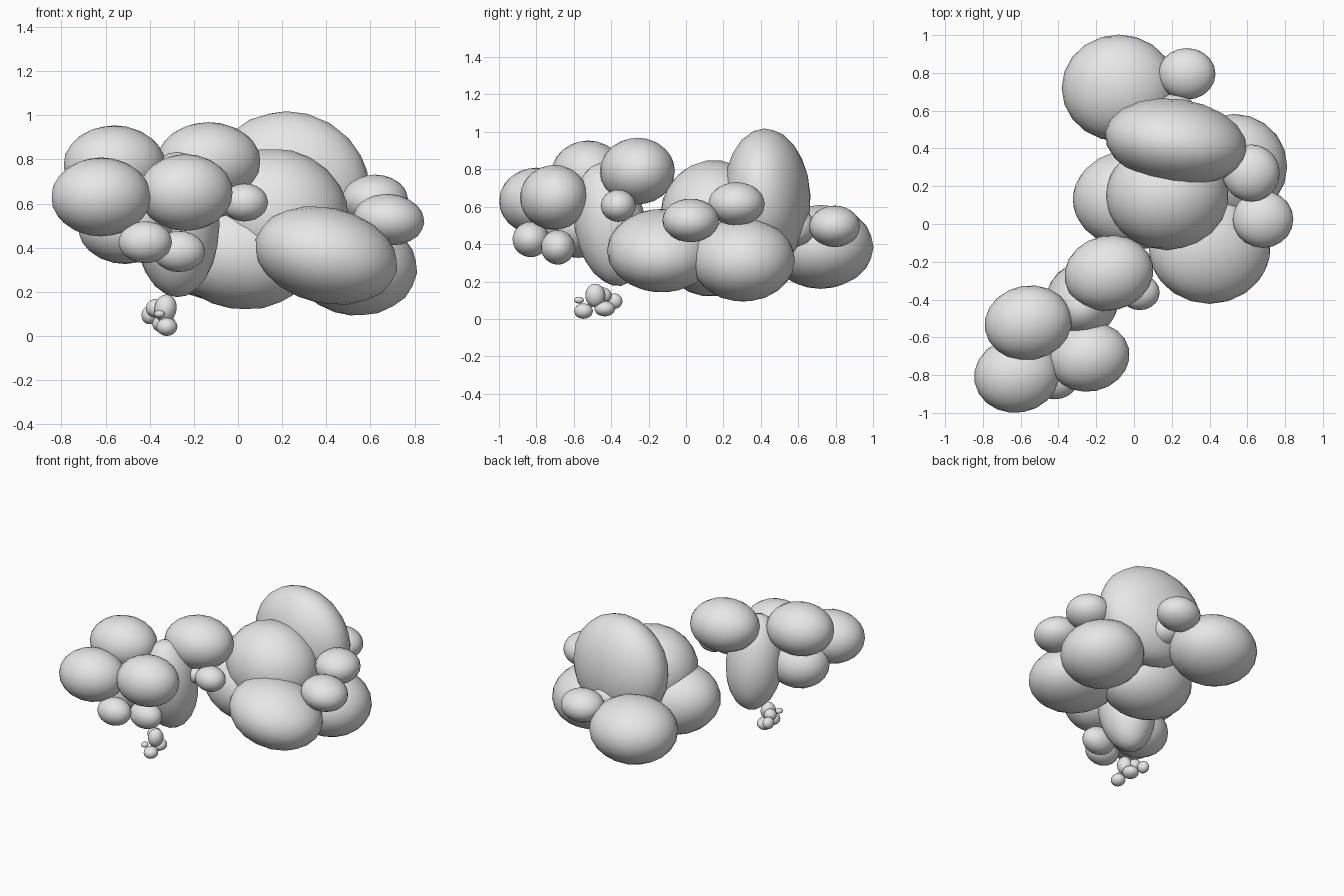
import bpy, math

grey = bpy.data.materials.new("light_grey")
grey.diffuse_color = (0.8, 0.8, 0.8, 1)


def blob(name, centre, radii, tilt=(0, 0, 0)):
    """Smooth, low-resolution ellipsoid, tilted by degrees about x, y and z."""
    bpy.ops.mesh.primitive_ico_sphere_add(
        subdivisions=3, radius=1.01, location=centre,
        rotation=[math.radians(a) for a in tilt])
    ob = bpy.context.object
    ob.name = name
    ob.scale = radii
    ob.data.materials.append(grey)
    bpy.ops.object.shade_smooth()
    return ob


# Big mound: large lobes
blob("mound_tall_lobe", (0.222, 0.435, 0.655), (0.375, 0.225, 0.36), (3, 0, -8))
blob("mound_upper_lobe", (0.175, 0.15, 0.55), (0.325, 0.285, 0.295), (0, 14, 0))
blob("mound_front_lobe", (0.40, -0.13, 0.365), (0.325, 0.29, 0.215), (0, 13, 0))
blob("mound_right_lobe", (0.53, 0.305, 0.315), (0.28, 0.275, 0.22), (0, 6, 0))
blob("mound_left_lobe", (0.005, 0.13, 0.37), (0.33, 0.265, 0.245), (0, 10, 0))
blob("mound_back_lobe", (-0.08, 0.72, 0.385), (0.30, 0.28, 0.222))

# Big mound: small lobes
blob("mound_small_back_lobe", (0.28, 0.795, 0.495), (0.15, 0.135, 0.11))
blob("mound_small_inner_lobe", (0.22, 0.57, 0.49), (0.115, 0.12, 0.105))
blob("mound_small_right_lobe", (0.62, 0.27, 0.615), (0.15, 0.15, 0.115))
blob("mound_small_front_lobe", (0.683, 0.025, 0.527), (0.16, 0.15, 0.115), (0, 6, 0))

# Tree: upright stem
blob("stem", (-0.275, -0.405, 0.505), (0.19, 0.19, 0.33), (10, 0, 0))

# Tree: crown lobes
blob("crown_left_front", (-0.62, -0.80, 0.63), (0.225, 0.197, 0.177), (0, 0, 10))
blob("crown_right_front", (-0.237, -0.705, 0.65), (0.213, 0.18, 0.172), (0, 0, 12))
blob("crown_left_back", (-0.56, -0.523, 0.775), (0.23, 0.195, 0.177), (0, 0, 10))
blob("crown_right_back", (-0.133, -0.26, 0.79), (0.235, 0.197, 0.177), (0, 0, 12))
blob("crown_lower", (-0.51, -0.575, 0.5), (0.215, 0.187, 0.172))

# Tree: small lobes under the crown
blob("crown_small_left", (-0.42, -0.83, 0.425), (0.12, 0.097, 0.094))
blob("crown_small_front", (-0.267, -0.685, 0.383), (0.117, 0.09, 0.092))
blob("crown_small_right", (0.03, -0.362, 0.605), (0.105, 0.093, 0.085))
blob("crown_small_inner", (-0.085, -0.345, 0.6), (0.07, 0.07, 0.06))

# Little sprout near the ground
blob("sprout_stem", (-0.328, -0.485, 0.125), (0.05, 0.053, 0.063), (0, 8, 0))
blob("sprout_front", (-0.322, -0.548, 0.042), (0.047, 0.05, 0.041))
blob("sprout_back", (-0.335, -0.435, 0.055), (0.053, 0.055, 0.041))
blob("sprout_left", (-0.40, -0.382, 0.095), (0.037, 0.042, 0.041))
blob("sprout_upper", (-0.375, -0.44, 0.126), (0.042, 0.042, 0.041))
blob("sprout_tip", (-0.355, -0.572, 0.1), (0.024, 0.026, 0.018))
